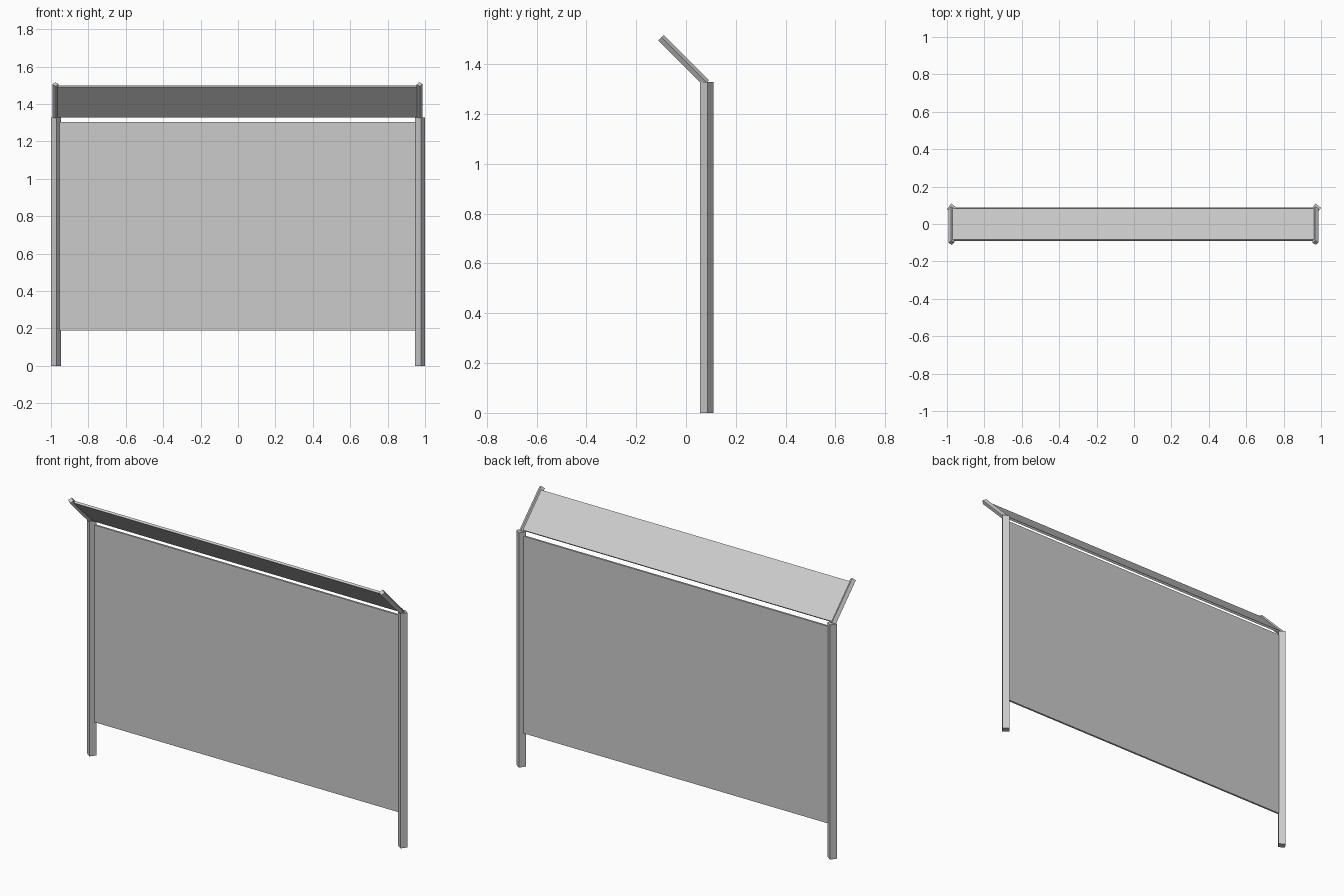
import bpy, math
from mathutils import Vector, Matrix

if "Cube" in bpy.data.objects:
    bpy.data.objects.remove(bpy.data.objects["Cube"])

POST_X = 0.9735
LOW = Vector((0, 0.081, 1.325))
HIGH = Vector((0, -0.100, 1.506))


def box(name, size, loc, tilt=0.0):
    bpy.ops.mesh.primitive_cube_add(size=1, location=loc, rotation=(tilt, 0, 0))
    ob = bpy.context.object
    ob.name = name
    ob.scale = size
    return ob


def bar(name, start, end, radius, spin):
    """Four-sided bar with an edge turned outwards, from start to end."""
    axis = end - start
    bpy.ops.mesh.primitive_cylinder_add(vertices=4, radius=radius, depth=axis.length)
    ob = bpy.context.object
    ob.name = name
    tilt = math.atan2(-axis.y, axis.z)
    ob.matrix_world = (Matrix.Translation((start + end) / 2)
                       @ Matrix.Rotation(tilt, 4, 'X')
                       @ Matrix.Rotation(spin, 4, 'Z'))
    return ob


# upright posts and the slanted arms on top of them
for side, x in (("left", -POST_X), ("right", POST_X)):
    off = Vector((x, 0, 0))
    bar(side + "_post", off + Vector((0, 0.083, 0)), off + Vector((0, 0.083, 1.328)),
        0.0268, math.radians(8))
    bar(side + "_arm", off + LOW + Vector((-0.003, 0, 0)),
        off + HIGH + Vector((-0.003, 0, 0)), 0.0158, math.radians(8))

# main fence panel
box("main_panel", (1.94, 0.011, 1.115), (0, 0.083, 0.7475))

# overhanging panel tilted 45 degrees towards the front
box("overhang_panel", (1.94, 0.012, 0.232), (0, -0.004, 1.4135), math.radians(45))
